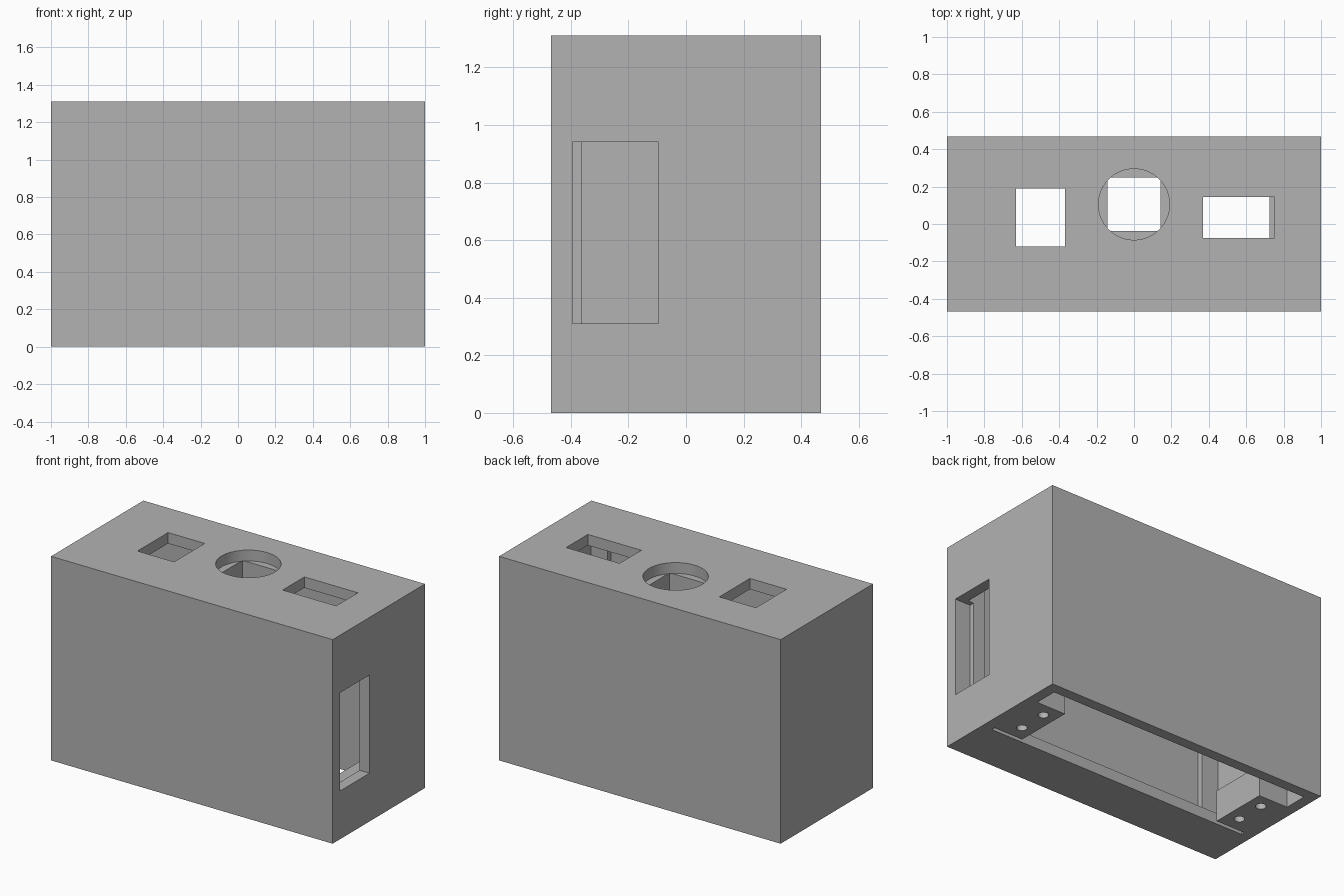
import bpy

old = bpy.data.objects.get("Cube")
if old:
    bpy.data.objects.remove(old, do_unlink=True)

# One plain grey plastic
grey = bpy.data.materials.new("grey_plastic")
grey.use_nodes = True
colour = (0.45, 0.45, 0.45, 1)
grey.diffuse_color = colour
grey.node_tree.nodes["Principled BSDF"].inputs["Base Color"].default_value = colour


def box(name, x, y, z):
    """Box spanning the (low, high) ranges on each axis."""
    spans = (x, y, z)
    bpy.ops.mesh.primitive_cube_add(size=1, location=[sum(s) / 2 for s in spans])
    ob = bpy.context.object
    ob.name = name
    ob.scale = [s[1] - s[0] for s in spans]
    bpy.ops.object.transform_apply(location=True, rotation=False, scale=True)
    ob.data.materials.append(grey)
    return ob


def cylinder(name, x, y, z, radius, sides):
    bpy.ops.mesh.primitive_cylinder_add(vertices=sides, radius=radius, depth=z[1] - z[0],
                                        location=(x, y, sum(z) / 2))
    ob = bpy.context.object
    ob.name = name
    ob.data.materials.append(grey)
    return ob


def cut(target, cutter):
    """Subtract the cutter from the target and discard it."""
    cutter.hide_render = True
    bpy.ops.object.select_all(action="DESELECT")
    bpy.context.view_layer.objects.active = target
    target.select_set(True)
    mod = target.modifiers.new("cut", "BOOLEAN")
    mod.operation = "DIFFERENCE"
    mod.solver = "EXACT"
    mod.object = cutter
    bpy.ops.object.modifier_apply(modifier=mod.name)
    bpy.data.objects.remove(cutter, do_unlink=True)


HEIGHT, CEILING, FLOOR = 1.31, 1.24, 0.07
INNER_X = 0.93
INNER_Y = (-0.395, 0.4)
KNOB_Y = 0.105


def window_cutter():
    return box("window_cutter", (0.89, 1.1), (-0.395, -0.095), (0.31, 0.94))


# Hollow housing, open underneath behind the front floor strip
housing = box("housing", (-1, 1), (-0.468, 0.468), (0, HEIGHT))
cut(housing, box("cavity_cutter", (-INNER_X, INNER_X), INNER_Y, (FLOOR, CEILING)))
cut(housing, box("bottom_opening_cutter", (-INNER_X, INNER_X), (-0.155, 0.4), (-0.1, 0.2)))

# Openings in the top and in the right end
cut(housing, box("left_slot_cutter", (-0.63, -0.37), (-0.12, 0.19), (1.15, 1.4)))
cut(housing, box("right_slot_cutter", (0.37, 0.75), (-0.075, 0.145), (1.15, 1.4)))
cut(housing, cylinder("knob_hole_cutter", 0, KNOB_Y, (1.15, 1.4), 0.19, 64))
cut(housing, window_cutter())

# Socket with a square hole below the round opening
socket = box("knob_socket", (-0.22, 0.22), (KNOB_Y - 0.22, KNOB_Y + 0.22), (1.13, CEILING))
cut(socket, box("socket_cutter", (-0.143, 0.143), (KNOB_Y - 0.143, KNOB_Y + 0.143), (1, 1.4)))

for side, sign in (("left", 1), ("right", -1)):
    # Screw mount with two blind holes
    mount = box("screw_mount_" + side, sorted((sign * 0.725, sign * INNER_X)),
                (-0.13, 0.25), (0, 0.2))
    for y in (-0.03, 0.16):
        cut(mount, cylinder("screw_hole_cutter", sign * 0.81, y, (-0.1, 0.17), 0.031, 24))
    # Rib along the inside of the front wall
    rib = box("front_rib_" + side, sorted((sign * 0.81, sign * INNER_X)),
              (-0.395, -0.363), (FLOOR, 1.08))
    if sign > 0:
        cut(rib, window_cutter())

# Smooth the round walls while keeping edges sharp
for ob in bpy.context.scene.objects:
    if ob.type == "MESH" and ob.name.startswith(("housing", "screw_mount")):
        bpy.ops.object.select_all(action="DESELECT")
        bpy.context.view_layer.objects.active = ob
        ob.select_set(True)
        bpy.ops.object.shade_smooth_by_angle()
